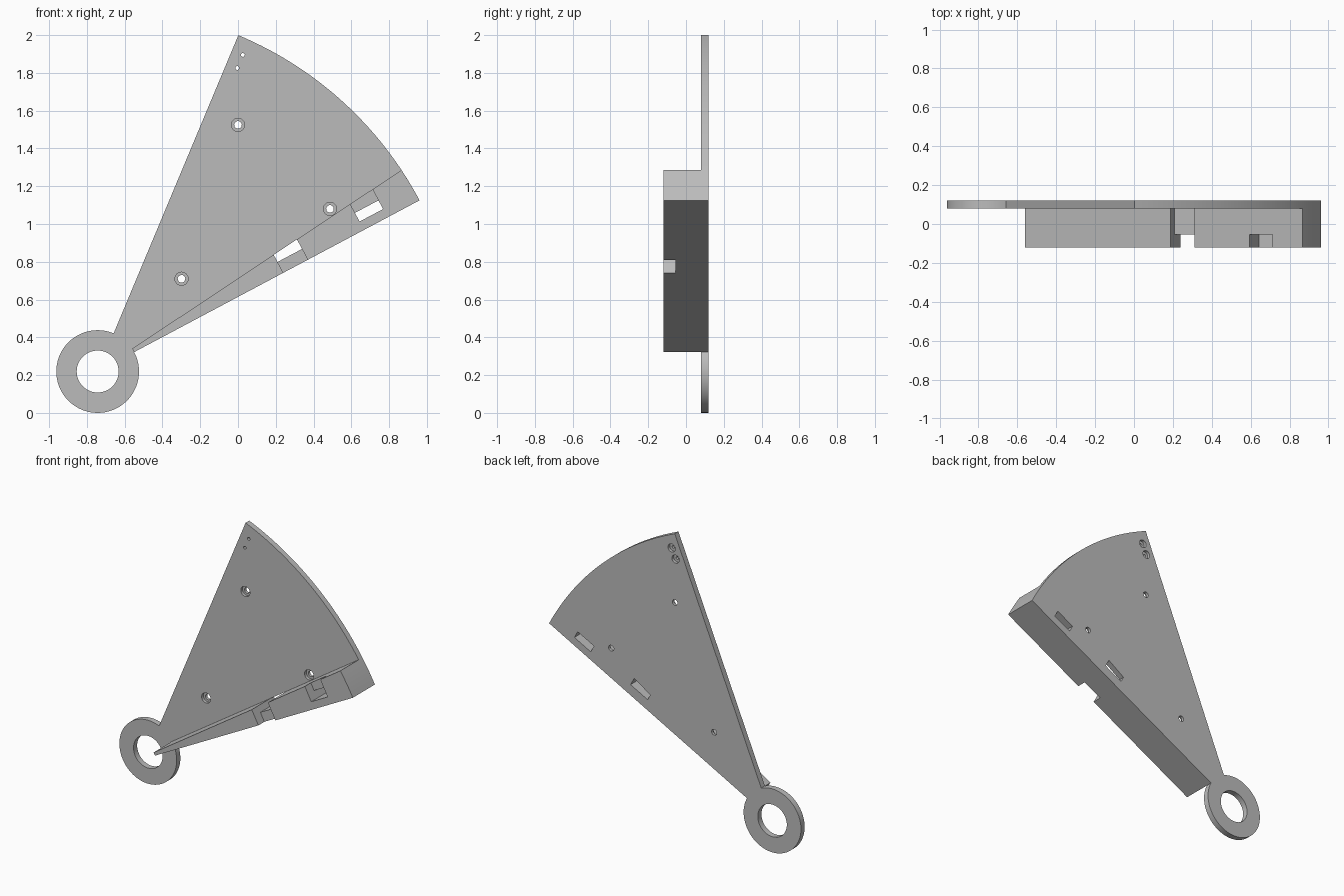
import bpy, bmesh, math
from math import cos, sin, radians

if "Cube" in bpy.data.objects:
    bpy.data.objects.remove(bpy.data.objects["Cube"])

CX, CZ = -0.743, 0.219            # pivot ring centre
R_RING, R_BORE, R_ARC = 0.219, 0.111, 1.93
A_LOW, A_RIB, A_TOP = 28.0, 33.55, 67.3
RIB_SLOPE = math.tan(radians(A_RIB - A_LOW))
Y_FRONT, Y_PLATE, Y_BACK = -0.12, 0.08, 0.12

grey = bpy.data.materials.new("grey")
grey.diffuse_color = (0.5, 0.5, 0.5, 1)
grey.use_nodes = True
grey.node_tree.nodes["Principled BSDF"].inputs["Base Color"].default_value = grey.diffuse_color


def arc(r, a0, a1, n, cx=CX, cz=CZ):
    return [(cx + r * cos(radians(a0 + (a1 - a0) * i / n)),
             cz + r * sin(radians(a0 + (a1 - a0) * i / n))) for i in range(n + 1)]


def local(points):
    """Points measured along and across the lower edge of the sector."""
    c, s = cos(radians(A_LOW)), sin(radians(A_LOW))
    return [(CX + u * c - v * s, CZ + u * s + v * c) for u, v in points]


def prism(name, outline, y0, y1):
    bm = bmesh.new()
    face = bm.faces.new([bm.verts.new((x, y0, z)) for x, z in outline])
    ext = bmesh.ops.extrude_face_region(bm, geom=[face])
    moved = [e for e in ext["geom"] if isinstance(e, bmesh.types.BMVert)]
    bmesh.ops.translate(bm, verts=moved, vec=(0, y1 - y0, 0))
    bmesh.ops.recalc_face_normals(bm, faces=bm.faces)
    mesh = bpy.data.meshes.new(name)
    bm.to_mesh(mesh)
    bm.free()
    mesh.materials.append(grey)
    ob = bpy.data.objects.new(name, mesh)
    bpy.context.collection.objects.link(ob)
    return ob


def combine(target, tool, operation):
    mod = target.modifiers.new("combine", 'BOOLEAN')
    mod.operation, mod.solver, mod.object = operation, 'EXACT', tool
    bpy.context.view_layer.objects.active = target
    bpy.ops.object.modifier_apply(modifier=mod.name)
    bpy.data.objects.remove(tool)


def cut(outline, y0, y1):
    combine(body, prism("cutter", outline, y0, y1), 'DIFFERENCE')


def drill(x, z, r, y0, y1, n=24):
    cut(arc(r, 0, 360, n, x, z)[:-1], y0, y1)


# Flat sector plate flowing into the pivot ring
outline = arc(R_ARC, A_LOW, A_TOP, 40) + arc(R_RING, A_TOP, 360 + A_LOW, 56)
body = prism("sector_plate", outline, Y_PLATE, Y_BACK)

# Thick tapered rib along the lower edge
rib = arc(R_ARC, A_LOW, A_RIB, 6) + arc(R_RING, A_RIB, A_LOW, 2)
combine(body, prism("edge_rib", rib, Y_FRONT, Y_BACK), 'UNION')

# Pivot bore
drill(CX, CZ, R_BORE, 0, 0.2, 56)

# Inner notch: shallow channel across the rib, with a slot through to the back
cut(local([(1.113, -0.05), (1.26, -0.05), (1.26, 0.2), (1.113, 0.2)]), -0.2, -0.055)
cut(local([(1.113, 0.065), (1.26, 0.065), (1.26, 0.2), (1.113, 0.2)]), -0.2, 0.079)
cut(local([(1.113, 0.065), (1.26, 0.065), (1.26, 1.26 * RIB_SLOPE),
           (1.113, 1.113 * RIB_SLOPE)]), 0.07, 0.2)

# Outer notch: shallow pocket open on the upper side, with a slot through
cut(local([(1.597, 0.05), (1.738, 0.05), (1.738, 0.25), (1.597, 0.25)]), -0.2, -0.055)
cut(local([(1.597, 0.05), (1.738, 0.05), (1.738, 0.102), (1.597, 0.102)]), -0.2, 0.2)

# Screw holes, counterbored from the front
for x, z in ((0, 1.525), (0.487, 1.08), (-0.299, 0.71)):
    drill(x, z, 0.02, 0, 0.2)
    drill(x, z, 0.035, 0, 0.1)

# Small pin holes, counterbored from the back
for x, z in ((0.026, 1.895), (-0.004, 1.826)):
    drill(x, z, 0.01, 0, 0.2, 16)
    drill(x, z, 0.028, 0.1, 0.2)

bpy.ops.object.select_all(action='DESELECT')
body.select_set(True)
bpy.context.view_layer.objects.active = body
bpy.ops.object.shade_smooth_by_angle(angle=radians(25))
